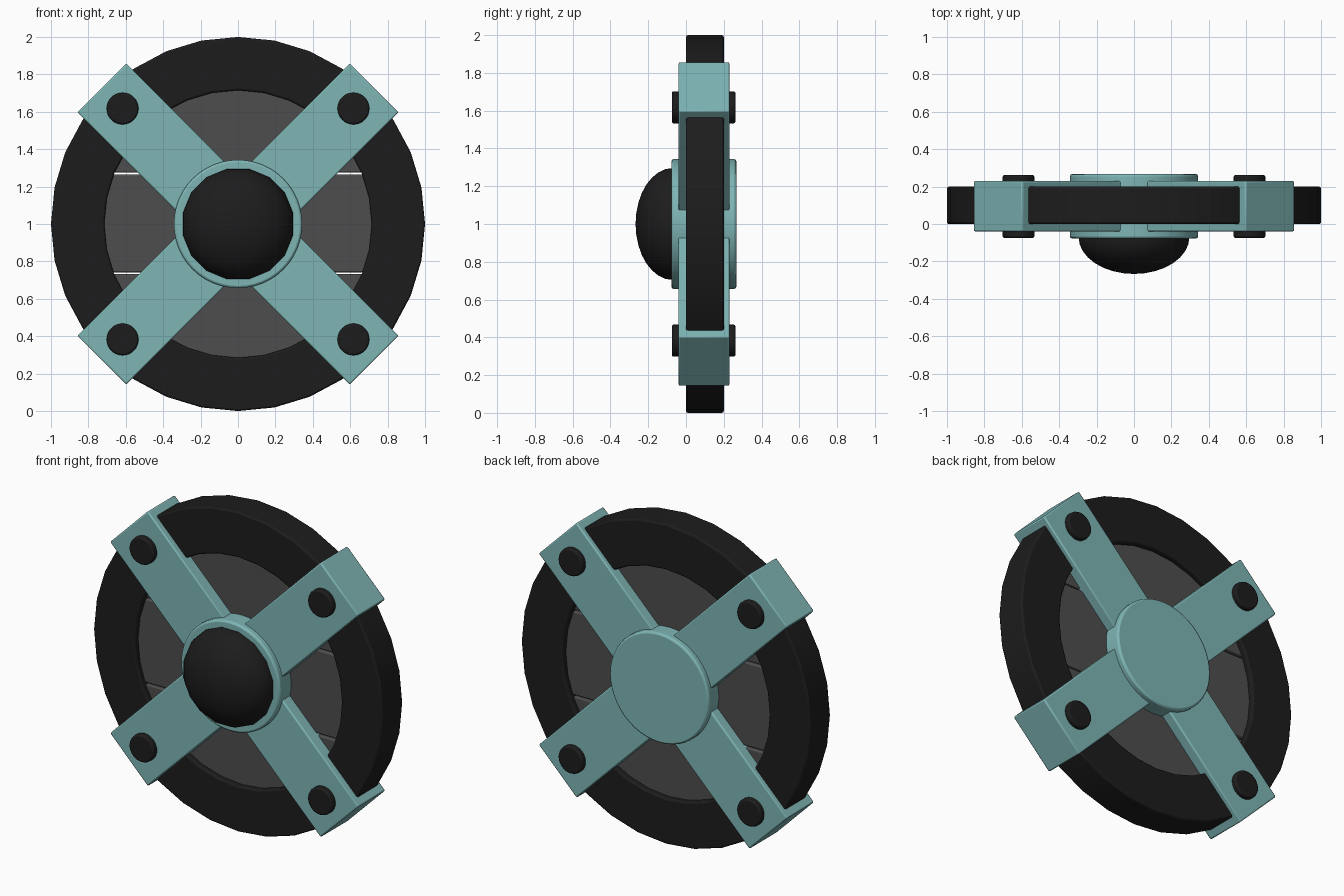
import bpy, bmesh, math
from mathutils import Matrix, Vector

if "Cube" in bpy.data.objects:
    bpy.data.objects.remove(bpy.data.objects["Cube"])

CENTER = Vector((0, 0, 1))


def material(name, color):
    m = bpy.data.materials.new(name)
    m.diffuse_color = (*color, 1)
    m.use_nodes = True
    m.node_tree.nodes["Principled BSDF"].inputs["Base Color"].default_value = m.diffuse_color
    return m


BLACK = material("black", (0.012, 0.012, 0.012))
GREY = material("dark grey", (0.075, 0.075, 0.075))
TEAL = material("teal", (0.21, 0.46, 0.46))


def finish(name, bm, mat, bevel=0.0):
    bmesh.ops.recalc_face_normals(bm, faces=bm.faces)
    me = bpy.data.meshes.new(name)
    bm.to_mesh(me)
    bm.free()
    ob = bpy.data.objects.new(name, me)
    bpy.context.collection.objects.link(ob)
    me.materials.append(mat)
    if bevel:
        mod = ob.modifiers.new("bevel", "BEVEL")
        mod.width = bevel
        mod.segments = 2
        mod.limit_method = "ANGLE"
        mod.angle_limit = math.radians(40)
    bpy.ops.object.select_all(action="DESELECT")
    ob.select_set(True)
    bpy.context.view_layer.objects.active = ob
    bpy.ops.object.shade_smooth_by_angle(angle=math.radians(30))
    return ob


def disc(r, y0, y1, x=0, z=1, sides=32):
    """Cylinder lying along y."""
    bm = bmesh.new()
    mat = Matrix.Translation((x, (y0 + y1) / 2, z)) @ Matrix.Rotation(math.pi / 2, 4, "X")
    bmesh.ops.create_cone(bm, cap_ends=True, segments=sides, radius1=r, radius2=r,
                          depth=y1 - y0, matrix=mat)
    return bm


# outer rim: rectangular section swept round the centre
bm = bmesh.new()
section = [(0.715, 0), (1, 0), (1, 0.2), (0.715, 0.2)]
N = 32
rows = [[bm.verts.new((r * math.sin(a), y, 1 + r * math.cos(a))) for r, y in section]
        for a in (2 * math.pi * i / N for i in range(N))]
for i in range(N):
    p, q = rows[i], rows[(i + 1) % N]
    for j in range(4):
        k = (j + 1) % 4
        bm.faces.new((p[j], p[k], q[k], q[j]))
finish("rim", bm, BLACK, 0.01)

# three planks: a disc sliced into horizontal strips with narrow seams
for i, (lo, hi) in enumerate([(0, 0.732), (0.742, 1.265), (1.275, 2)]):
    bm = disc(0.76, 0.035, 0.165)
    for z, up in ((lo, -1), (hi, 1)):
        cut = bmesh.ops.bisect_plane(bm, geom=bm.verts[:] + bm.edges[:] + bm.faces[:],
                                     plane_co=(0, 0, z), plane_no=(0, 0, up), clear_outer=True)
        edges = [e for e in cut["geom_cut"] if isinstance(e, bmesh.types.BMEdge)]
        if edges:
            bmesh.ops.holes_fill(bm, edges=edges)
    finish(f"plank_{i + 1}", bm, GREY, 0.008)

# four diagonal straps clamped over the rim, each with a through bolt
for i in range(4):
    a = math.radians(45 + 90 * i)
    bm = bmesh.new()
    bmesh.ops.create_cube(bm, size=1, matrix=Matrix.Translation(CENTER)
                          @ Matrix.Rotation(a, 4, "Y")
                          @ Matrix.Translation((0.62, 0.095, 0))
                          @ Matrix.Diagonal((0.82, 0.27, 0.37, 1)))
    finish(f"strap_{i + 1}", bm, TEAL, 0.008)
    r = 0.873
    bm = disc(0.085, -0.075, 0.262, r * math.cos(a), 1 + r * math.sin(a))
    finish(f"bolt_{i + 1}", bm, BLACK, 0.01)

# hub plate through the middle
finish("hub", disc(0.343, -0.078, 0.267, sides=48), TEAL, 0.012)

# domed boss on the front
bm = bmesh.new()
bmesh.ops.create_uvsphere(bm, u_segments=16, v_segments=16, radius=1,
                          matrix=Matrix.Translation((0, -0.07, 1))
                          @ Matrix.Diagonal((0.302, 0.197, 0.302, 1))
                          @ Matrix.Rotation(math.pi / 2, 4, "X")
                          @ Matrix.Rotation(math.pi / 16, 4, "Z"))
bmesh.ops.bisect_plane(bm, geom=bm.verts[:] + bm.edges[:] + bm.faces[:],
                       plane_co=(0, -0.069, 1), plane_no=(0, 1, 0), clear_outer=True)
finish("boss", bm, BLACK)
